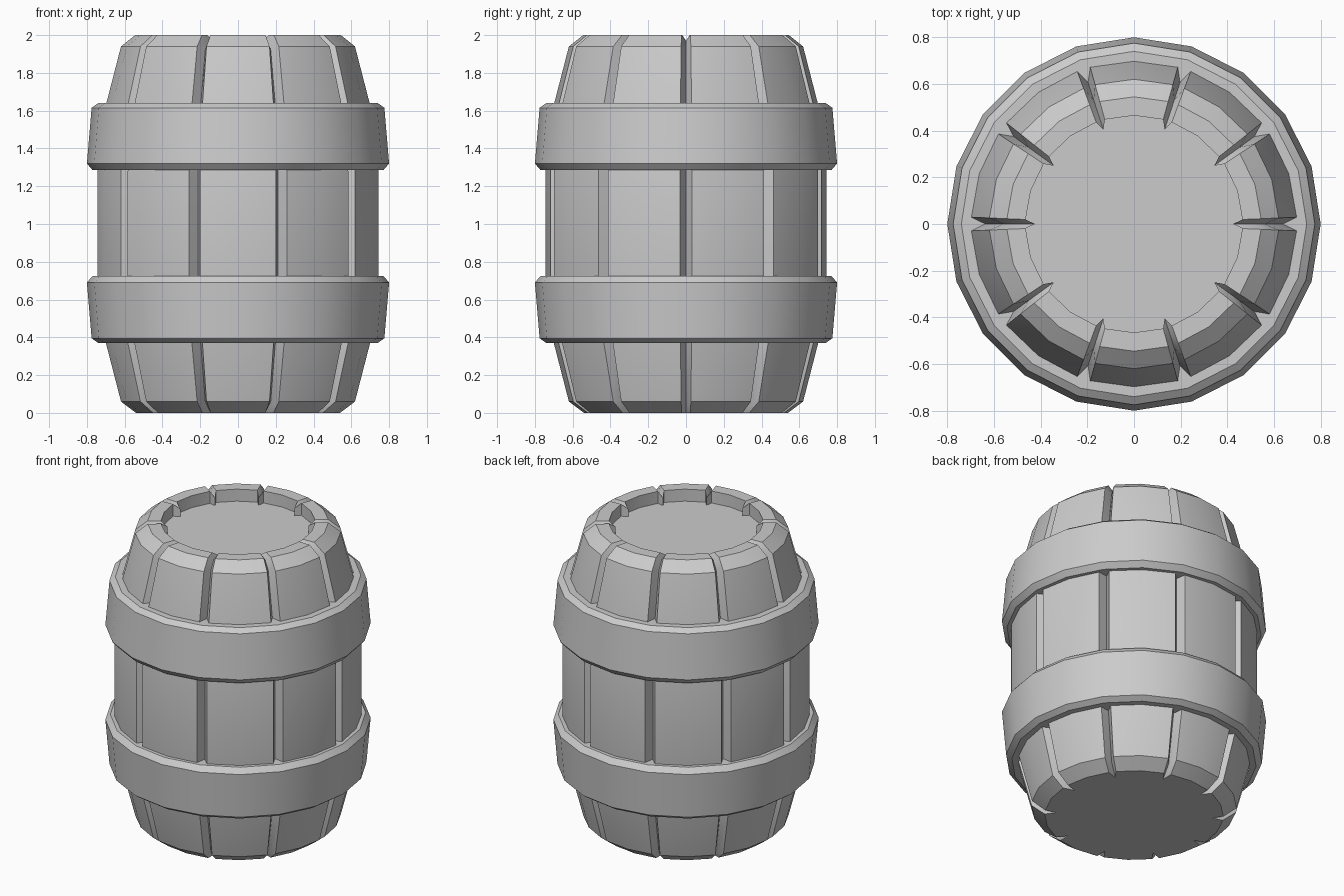
import bpy, bmesh
from math import cos, sin, radians

if "Cube" in bpy.data.objects:
    bpy.data.objects.remove(bpy.data.objects["Cube"])


def lathe(name, rings, caps=None):
    """Skin a stack of rings; each ring is a list of points. Caps are (ring index, z) fans."""
    bm = bmesh.new()
    vs = [[bm.verts.new(p) for p in ring] for ring in rings]
    n = len(rings[0])
    for a, b in zip(vs, vs[1:]):
        for i in range(n):
            j = (i + 1) % n
            bm.faces.new((a[i], a[j], b[j], b[i]))
    for idx, z in caps or []:
        c = bm.verts.new((0, 0, z))
        for i in range(n):
            j = (i + 1) % n
            tri = (vs[idx][i], vs[idx][j], c)
            bm.faces.new(tri if idx else tri[::-1])
    me = bpy.data.meshes.new(name)
    bm.to_mesh(me)
    bm.free()
    ob = bpy.data.objects.new(name, me)
    bpy.context.collection.objects.link(ob)
    bpy.ops.object.select_all(action='DESELECT')
    ob.select_set(True)
    bpy.context.view_layer.objects.active = ob
    bpy.ops.object.shade_smooth_by_angle(angle=radians(25))
    return ob


def polar(r, deg, z):
    return (r * cos(radians(deg)), r * sin(radians(deg)), z)


# Ten staves separated by V grooves, with a recessed lid
STAVES = 10
HALF = 2.4  # groove half width in degrees


def stave_ring(r, z, gr, gz):
    ring = []
    for k in range(STAVES):
        a = k * 360 / STAVES
        ring += [polar(gr, a, gz), polar(r, a + HALF, z),
                 polar(r, a + 18, z), polar(r, a + 36 - HALF, z)]
    return ring


# radius, height, groove radius, groove height
profile = [
    (0.54, 0.00, 0.47, 0.00),
    (0.62, 0.06, 0.56, 0.06),
    (0.70, 0.37, 0.64, 0.37),
    (0.745, 0.72, 0.685, 0.72),
    (0.745, 1.28, 0.685, 1.28),
    (0.70, 1.63, 0.64, 1.63),
    (0.62, 1.94, 0.56, 1.925),
    (0.545, 2.00, 0.50, 1.97),
    (0.465, 2.00, 0.425, 1.97),
    (0.465, 1.92, 0.425, 1.92),
]
lathe("barrel_staves", [stave_ring(*p) for p in profile],
      caps=[(0, 0.0), (len(profile) - 1, 1.92)])

# Two twenty-sided hoops, mirrored about mid height
hoop = [(0.67, 1.285), (0.77, 1.285), (0.80, 1.32),
        (0.775, 1.615), (0.74, 1.64), (0.63, 1.64)]
lower = [(r, 2.01 - z) for r, z in reversed(hoop)]
for name, prof in (("upper_hoop", hoop), ("lower_hoop", lower)):
    lathe(name, [[polar(r, i * 18, z) for i in range(20)] for r, z in prof])
